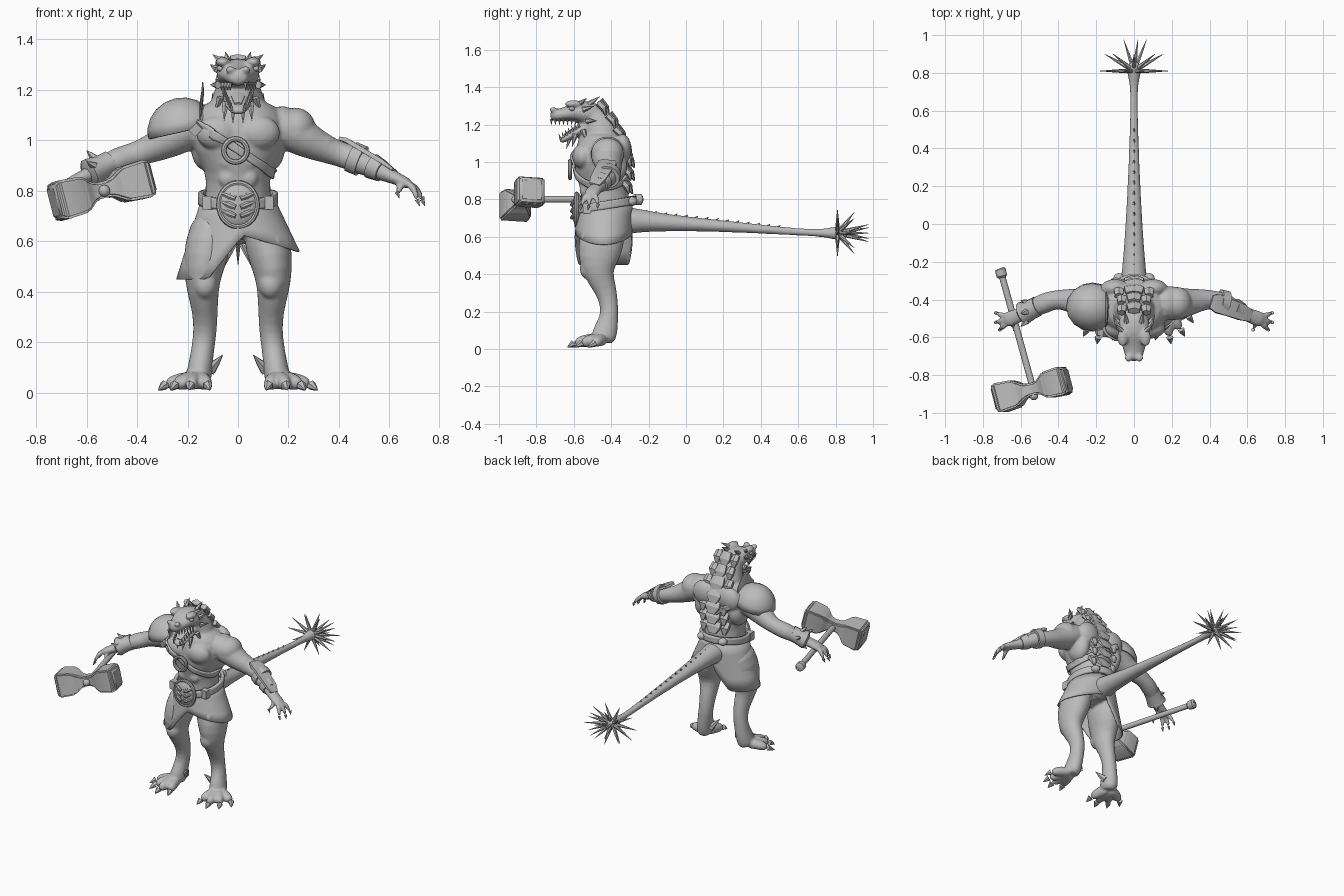
import bpy, bmesh
from math import sin, cos, pi, radians
from mathutils import Vector, Matrix

# All helper inputs are in hundredths of a unit
cube = bpy.data.objects.get("Cube")
if cube:
    bpy.data.objects.remove(cube, do_unlink=True)

grey = bpy.data.materials.new("plain grey")
grey.use_nodes = True
grey.diffuse_color = (.5, .5, .5, 1)
for node in grey.node_tree.nodes:
    if node.type == 'BSDF_PRINCIPLED':
        node.inputs["Base Color"].default_value = grey.diffuse_color


def flip(rows):
    return [(-r[0], *r[1:]) for r in rows]


def loft(bm, rows, n=12):
    """Skin elliptical rings: x, y, z, side radius, other radius."""
    pts = [Vector(r[:3]) for r in rows]
    span = (pts[-1] - pts[0]).normalized()
    ref = Vector((0, 0, 1)) if abs(span.y) > .7 else Vector((0, 1, 0))
    rings = []
    for i, (p, r) in enumerate(zip(pts, rows)):
        t = (pts[min(i + 1, len(pts) - 1)] - pts[max(i - 1, 0)]).normalized()
        side = ref.cross(t).normalized()
        other = t.cross(side)
        ring = []
        for k in range(n):
            a = 2 * pi * (k + .5) / n
            ring.append(bm.verts.new(p + side * r[3] * cos(a) + other * r[4] * sin(a)))
        rings.append(ring)
    for a, b in zip(rings, rings[1:]):
        for k in range(n):
            bm.faces.new((a[k], a[(k + 1) % n], b[(k + 1) % n], b[k]))
    bm.faces.new(rings[0][::-1])
    bm.faces.new(rings[-1])


def spike(bm, base, tip, r, n=6):
    mid = [(a + b) / 2 for a, b in zip(base, tip)]
    loft(bm, [(*base, r, r), (*mid, r * .6, r * .6), (*tip, .1, .1)], n)


def ball(bm, centre, radii):
    m = Matrix.Translation(centre) @ Matrix.Diagonal((*radii, 1))
    bmesh.ops.create_uvsphere(bm, u_segments=16, v_segments=10, radius=1, matrix=m)


def ring(bm, centre, rx, rz, thick, n=28, m=8):
    """Torus facing the front."""
    loops = []
    for i in range(n):
        a = 2 * pi * i / n
        loops.append([bm.verts.new((centre[0] + cos(a) * (rx + thick * cos(b)),
                                    centre[1] + thick * sin(b),
                                    centre[2] + sin(a) * (rz + thick * cos(b))))
                      for b in [2 * pi * k / m for k in range(m)]])
    for i in range(n):
        for k in range(m):
            bm.faces.new((loops[i][k], loops[i - 1][k], loops[i - 1][k - 1], loops[i][k - 1]))


def band(bm, top, bottom, n=64, steps=4):
    """Sheet running around the body between two closed curves."""
    grid = [[bm.verts.new(Vector(top(t)).lerp(Vector(bottom(t)), s / steps))
             for s in range(steps + 1)] for t in [2 * pi * i / n for i in range(n)]]
    for i in range(n):
        for s in range(steps):
            bm.faces.new((grid[i - 1][s], grid[i][s], grid[i][s + 1], grid[i - 1][s + 1]))


def finish(name, bm, angle=40, **mods):
    bmesh.ops.recalc_face_normals(bm, faces=bm.faces)
    bmesh.ops.scale(bm, vec=(.01, .01, .01), verts=bm.verts)
    mesh = bpy.data.meshes.new(name)
    bm.to_mesh(mesh)
    bm.free()
    mesh.materials.append(grey)
    ob = bpy.data.objects.new(name, mesh)
    bpy.context.collection.objects.link(ob)
    bpy.ops.object.select_all(action='DESELECT')
    ob.select_set(True)
    bpy.context.view_layer.objects.active = ob
    bpy.ops.object.shade_smooth_by_angle(angle=radians(angle))
    for kind, settings in mods.items():
        mod = ob.modifiers.new(kind.lower(), kind)
        for key, value in settings.items():
            setattr(mod, key, value)
    return ob


# Body: torso, neck, skull, jaw, tail and limbs fused into one skin
bm = bmesh.new()
loft(bm, [(0, -44, 60, 11, 10), (0, -43, 72, 14, 13), (0, -43, 80, 13, 13),
          (0, -44, 88, 13, 13), (0, -45, 96, 18, 15), (0, -45, 104, 20, 15),
          (0, -44, 111, 18, 14), (0, -44, 117, 11, 11)], 16)
loft(bm, [(0, -43, 106, 14, 12), (0, -46, 117, 11, 11), (0, -48, 123, 8, 9),
          (0, -54, 127, 8, 6)])
loft(bm, [(0, -45, 124, 6, 6), (0, -52, 126, 9, 7), (0, -58, 127, 9, 6),
          (0, -63, 126, 7, 4), (0, -68, 125, 5.5, 3.5), (0, -73, 125, 4, 3.5)])
loft(bm, [(0, -50, 120, 7, 4), (0, -57, 117, 6.5, 3), (0, -63, 113, 5, 2),
          (0, -68, 111, 3, 1.6)])
loft(bm, [(0, -40, 68, 9, 9), (0, -28, 69, 7, 7), (0, -18, 68, 6, 5.5),
          (0, 0, 67, 4.6, 4), (0, 30, 65, 3, 2.8), (0, 60, 62.5, 2, 1.9),
          (0, 74, 62, 2, 2), (0, 80, 62, 4, 4), (0, 84, 62, 3.6, 3.6), (0, 88, 62, 1, 1)])
arm = [(10, -42, 108, 8, 9), (20, -42, 105, 9, 10), (27, -42, 100, 7.5, 8),
       (36, -40, 96, 5.5, 6), (42, -40, 94, 5, 5), (48, -42, 92, 5.5, 6),
       (54, -45, 89, 4.2, 4.5), (60, -48, 86, 3, 3.6), (65, -50, 84, 2.4, 4.5),
       (69, -51, 82, 2, 4)]
leg = [(9, -43, 72, 8, 11), (12, -45, 58, 10, 13), (14, -47, 48, 8, 11.5),
       (14, -47, 40, 6.5, 8), (13, -43, 32, 5.2, 6.2), (13, -41, 24, 4.8, 5),
       (14, -41, 17, 4.7, 5), (15, -43, 10, 5, 7), (16, -45, 3, 6, 7)]
toes = [(29, -49), (25, -56), (19, -60), (12, -58)]
fingers = [(73, -47, 77), (73, -52, 76), (71, -56, 76), (63, -56, 79)]
for side in (1, -1):
    turn = flip if side < 0 else list
    loft(bm, turn(arm))
    loft(bm, turn(leg))
    for x, y in toes:
        loft(bm, turn([(16, -44, 5, 4, 4), ((x + 16) / 2, (y - 44) / 2, 5, 3.6, 4),
                       (x, y, 3, 2.8, 3)]), 8)
    for i, (x, y, z) in enumerate(fingers):
        root = (64, -50, 84) if i == 3 else (67, -49 - 2 * i, 83)
        loft(bm, turn([(*root, 1.8, 1.8), ((x + root[0]) / 2 + 1, (y + root[1]) / 2, 81, 1.6, 1.6),
                       (x, y, z, 1.1, 1.1)]), 8)
    # chest, shoulder, flank, belly and brow masses
    for (x, y, z), size in [((8, -55, 103), (9, 6, 7)), ((23, -42, 105), (8, 9, 8)),
                            ((13, -40, 98), (6, 9, 10)), ((10, -34, 107), (8, 5, 8)),
                            ((4, -55, 92), (4, 3, 4)), ((4, -54, 85), (4, 3, 4)),
                            ((33, -42, 98), (6, 5, 5)), ((6, -60, 131), (3, 5, 2)),
                            ((3, -71, 128), (2, 2, 1.5)), ((13, -52, 43), (5, 5, 6))]:
        ball(bm, (side * x, y, z), size)
body = finish("body", bm, 180, SUBSURF={"levels": 1, "render_levels": 1},
              REMESH={"mode": 'VOXEL', "voxel_size": .008, "use_smooth_shade": True},
              SMOOTH={"factor": .5, "iterations": 3})

# Claws and heel spurs
bm = bmesh.new()
for side in (1, -1):
    for x, y in toes:
        spike(bm, (side * x, y, 3), (side * (x + (x - 16) * .2), y - 3.5, 1), 2)
    spike(bm, (side * 11, -42, 9), (side * 6, -46, 15), 2.5)
    for x, y, z in fingers:
        spike(bm, (side * x, y, z + .5), (side * (x + 1), y - .5, z - 2), 1)
finish("claws", bm)

# Head horns, chin spikes and teeth
bm = bmesh.new()
for side in (1, -1):
    for base, tip, r in [((6, -57, 131), (10, -53, 134), 1.6), ((8, -55, 128), (11, -49, 130), 1.6),
                         ((4, -52, 131), (5, -46, 135), 1.6), ((8, -53, 122), (11, -48, 122), 1.6),
                         ((5, -59, 115), (5.5, -61, 108), 1.6), ((7, -55, 117), (9, -53, 111), 1.6),
                         ((2, -62, 113), (2, -64, 107), 1.2)]:
        spike(bm, (side * base[0], *base[1:]), (side * tip[0], *tip[1:]), r)
    for i in range(7):
        f = i / 6
        x, y = side * (6.6 - 3.6 * f), -59 - 13 * f
        spike(bm, (x, y, 123), (x, y, 119.8), .8, 5)
        y = -57 - 10 * f
        spike(bm, (side * (5.6 - 3 * f), y, 118.5 - 6.5 * f), (side * (5.6 - 3 * f), y - 1, 121.5 - 6.5 * f), .7, 5)
finish("horns_and_teeth", bm)

# Eyes and tongue
bm = bmesh.new()
for side in (1, -1):
    ball(bm, (side * 7, -61, 128.5), (1.4, 1.6, 1.2))
loft(bm, [(0, -54, 120, 3, 1.2), (0, -60, 117.5, 3, 1), (0, -65, 114.5, 1.5, .6)], 8)
finish("eyes_and_tongue", bm)

# Overlapping back plates and a ridge along the tail
bm = bmesh.new()
for y, z in [(-43, 129), (-38, 122), (-34, 115), (-31, 108), (-29.5, 101), (-29.5, 94), (-30.5, 87)]:
    wide = 3.5 if z > 120 else 5
    loft(bm, [(0, y - 3, z + 4, wide, 2), (0, y, z, wide + 1, 2), (0, y + 2, z - 4, wide * .6, .4)], 6)
    for side in (1, -1):
        x = side * (wide + 3)
        loft(bm, [(x, y - 4, z + 3, 2.5, 2), (x, y - 1, z, 3, 2), (x, y, z - 4, 1.2, .4)], 6)
for i in range(14):
    y = -24 + i * 5.5
    h = 73.5 - i * .62
    spike(bm, (0, y, h - 2), (0, y + 3, h + .8), 1.6, 5)
finish("back_plates", bm, 25)

# Spiked tail end
bm = bmesh.new()
for count, lift, length in [(10, 0, 18.5), (8, 30, 18), (5, 68, 18)]:
    for i in range(count):
        a, e = 2 * pi * i / count, radians(lift)
        d = Vector((cos(a) * cos(e), sin(e), .72 * sin(a) * cos(e)))
        hub = Vector((0, 81, 62))
        spike(bm, hub + d * 2, hub + d * length, 1.3)
finish("tail_spikes", bm)

# Skirt with a short left panel, a long right panel and a front slit
def hem(t):
    c = cos(t)
    drop = 63 - 7 * c if c > 0 else 60 - 15 * min(1, -2 * c)
    return 24.5 * c, -44 + 15.5 * sin(t), drop


bm = bmesh.new()
band(bm, lambda t: (14.5 * cos(t), -43 + 14.5 * sin(t), 77), hem)
finish("skirt", bm, 60, SOLIDIFY={"thickness": .008})

# Belt
def belt_line(lift):
    return lambda t: (14.8 * cos(t), -43 + 15.5 * sin(t), 77 + lift + 2.5 * sin(t))


bm = bmesh.new()
band(bm, belt_line(2.2), belt_line(-2.2))
finish("belt", bm, 60, SOLIDIFY={"thickness": .02, "offset": 0})

# Oval buckle with ribbed relief, and side fittings
bm = bmesh.new()
ball(bm, (0, -58, 74.5), (8, 3, 9))
ring(bm, (0, -58.5, 74.5), 7.6, 8.6, 1.1)
for side in (1, -1):
    for z in (71, 74.5, 78):
        loft(bm, [(side, -61, z - 1, 1, 1), (side * 3.5, -60.5, z, 1.3, 1), (side * 6, -59, z + 1, .8, 1)], 8)
    loft(bm, [(side * 12, -53, 72.5, 3, 3), (side * 12, -53, 78, 3, 3)], 4)
    ball(bm, (side * 8, -29, 79), (3, 3, 2.5))
finish("buckle", bm)

# Diagonal chest strap hugging the body, with its ring
def strap_line(lift):
    return lambda t: (-3 + 18 * cos(t), -45 + 17 * sin(t), 98 - 11.5 * cos(t) + lift)


bm = bmesh.new()
band(bm, strap_line(2), strap_line(-2))
finish("chest_strap", bm, 60, SHRINKWRAP={"target": body, "offset": .008},
       SOLIDIFY={"thickness": .012, "offset": 0})
bm = bmesh.new()
ring(bm, (-1, -62, 96), 4.6, 4.6, 1.1)
loft(bm, [(-18, -57, 103, 2.5, 2.5), (-15, -58, 106, 2.5, 2.5)], 4)
finish("strap_ring", bm)

# Right shoulder guard with upright collar
bm = bmesh.new()
ball(bm, (0, 0, 0), (14, 13, 13.5))
bmesh.ops.delete(bm, geom=[v for v in bm.verts if v.co.z < -.5], context='VERTS')
bmesh.ops.transform(bm, verts=bm.verts,
                    matrix=Matrix.Translation((-22, -44, 103.5)) @ Matrix.Rotation(-.22, 4, 'Y'))
finish("shoulder_guard", bm, 60, SOLIDIFY={"thickness": .012})
bm = bmesh.new()
loft(bm, [(-15, -45, 108, .7, 10), (-14.5, -45, 115, .7, 9), (-14, -46, 119, .6, 5), (-14, -47, 123, .2, .6)])
finish("shoulder_collar", bm)

# Left forearm guard and right wrist cuff
bm = bmesh.new()
loft(bm, [(41, -41, 100.5, 1, 5), (44, -42, 99.5, 1.3, 7), (58, -47, 91, 1.2, 6), (62, -49, 88, .8, 4)], 4)
for a, b in [((45, -41, 93.5, 6.4, 6.6), (49, -42, 91.8, 6.4, 6.6)),
             ((53, -44.5, 89.8, 5.2, 5.4), (57, -46.5, 87.8, 4.4, 4.8))]:
    loft(bm, [a, b])
finish("left_bracer", bm)
bm = bmesh.new()
loft(bm, [(-51, -43.5, 91, 5, 5.4), (-54, -45, 89.5, 5, 5.4), (-59, -47.5, 87, 6, 6.4), (-60, -48, 86.5, 4, 4)], 10)
for dy, dz in [(0, 5), (5, 2), (-5, 2), (0, -5)]:
    spike(bm, (-57, -46.5 + dy, 88 + dz), (-60, -47.5 + dy * 1.4, 88.5 + dz * 1.5), 1.8, 5)
finish("right_cuff", bm)

# Hammer: handle, pommel and double squared head
bm = bmesh.new()
loft(bm, [(-70, -27, 80, 1.8, 1.8), (-54, -85, 80, 1.8, 1.8)])
loft(bm, [(-71, -23.5, 80, 2, 2), (-70.8, -24, 80, 3, 3), (-70, -27.5, 80, 3, 3), (-69.8, -28.5, 80, 2, 2)], 10)
ball(bm, (-53, -91, 80), (2.3, 2.3, 2.3))
finish("hammer_handle", bm)
bm = bmesh.new()
centre, axis = Vector((-54, -87.5, 80.3)), Vector((.935, .255, .24))
profile = [(20.5, 9), (18.5, 11.3), (8.5, 10.3), (6, 7.5), (3, 4.8)]
loft(bm, [(*(centre - axis * d), r, r) for d, r in profile]
     + [(*(centre + axis * d), r * .96, r * .96) for d, r in profile[::-1]], 4)
bmesh.ops.bevel(bm, geom=bm.edges[:], offset=.9, segments=2, affect='EDGES', clamp_overlap=True)
finish("hammer_head", bm)
